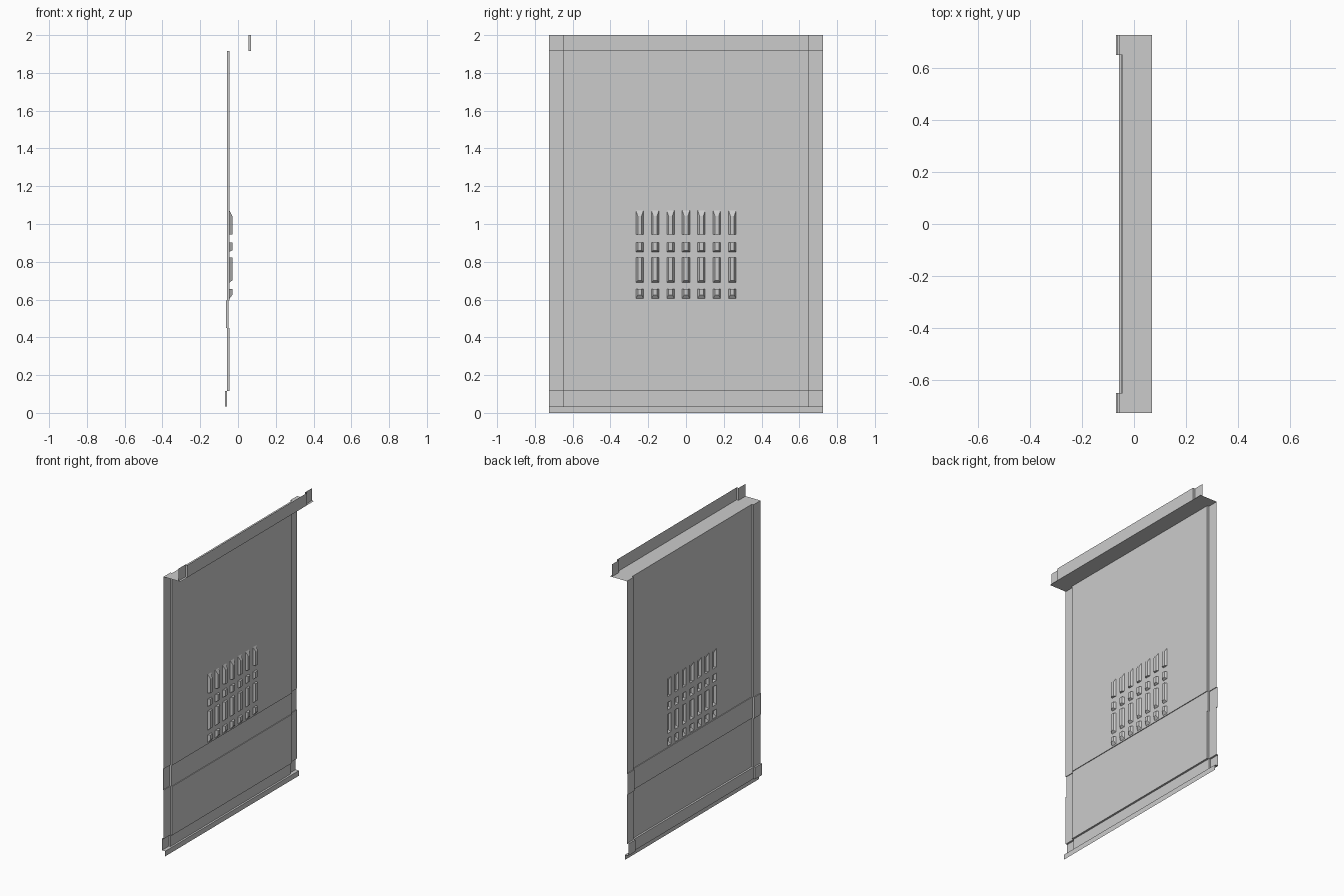
import bpy, bmesh

if "Cube" in bpy.data.objects:
    bpy.data.objects.remove(bpy.data.objects["Cube"])

Y_OUT, Y_IN = 0.725, 0.65
MID_X, LOUVER_X = -0.045, -0.03

# Pressed sheet outline from bottom to top: (side x, middle x, z)
PROFILE = [
    (-.045, -.045, 0), (-.045, -.045, .035),
    (-.07, -.058, .035), (-.07, -.058, .115),
    (-.058, MID_X, .115), (-.058, MID_X, .45),
    (-.063, -.05, .45), (-.063, -.05, .595),
    (-.058, MID_X, .595), (-.058, MID_X, 1.915),
    (.07, .07, 1.915), (.055, .07, 1.915), (.055, .07, 2.0),
]
FIELD = 8   # profile segment that carries the louvers

# Louver rows: (bottom z, top z, bottom slope, top slope)
ROWS = [(.605, .657, .02, 0), (.69, .822, .012, 0),
        (.853, .903, .008, 0), (.945, 1.072, 0, .03)]
COLS = [(i - 3) * .0817 for i in range(7)]
HALF = .02


def quad(bm, pts):
    clean = []
    for p in pts:
        if p not in clean:
            clean.append(p)
    if len(clean) > 2:
        bm.faces.new([bm.verts.new(p) for p in clean])


def finish(bm, name):
    bmesh.ops.remove_doubles(bm, verts=bm.verts, dist=1e-5)
    bmesh.ops.recalc_face_normals(bm, faces=bm.faces)
    me = bpy.data.meshes.new(name)
    bm.to_mesh(me)
    bm.free()
    ob = bpy.data.objects.new(name, me)
    bpy.context.collection.objects.link(ob)
    return ob


# Sheet: middle field, side bands and the small steps joining them
bm = bmesh.new()
for i in range(len(PROFILE) - 1):
    s0, m0, z0 = PROFILE[i]
    s1, m1, z1 = PROFILE[i + 1]
    if i != FIELD and (m0, z0) != (m1, z1):
        quad(bm, [(m0, -Y_IN, z0), (m0, Y_IN, z0), (m1, Y_IN, z1), (m1, -Y_IN, z1)])
    for sg in (-1, 1):
        a, b = sg * Y_IN, sg * Y_OUT
        quad(bm, [(s0, a, z0), (s0, b, z0), (s1, b, z1), (s1, a, z1)])
        if z0 != z1:
            quad(bm, [(s0, a, z0), (m0, a, z0), (m1, a, z1), (s1, a, z1)])

# Middle field with openings behind the louvers
ys = [-Y_IN] + [c + s * HALF for c in COLS for s in (-1, 1)] + [Y_IN]
zs = [.595] + [z for r in ROWS for z in r[:2]] + [1.915]
for i in range(len(ys) - 1):
    for j in range(len(zs) - 1):
        if i % 2 and j % 2:
            continue
        quad(bm, [(MID_X, ys[i], zs[j]), (MID_X, ys[i + 1], zs[j]),
                  (MID_X, ys[i + 1], zs[j + 1]), (MID_X, ys[i], zs[j + 1])])
finish(bm, "pressed_panel")

# Louvers: hollow raised pockets with sloped sides and one sloped end
bm = bmesh.new()
for c in COLS:
    for z0, z1, d0, d1 in ROWS:
        h = HALF * .5
        base = [(MID_X, c - HALF, z0), (MID_X, c + HALF, z0),
                (MID_X, c + HALF, z1), (MID_X, c - HALF, z1)]
        top = [(LOUVER_X, c - h, z0 + d0), (LOUVER_X, c + h, z0 + d0),
               (LOUVER_X, c + h, z1 - d1), (LOUVER_X, c - h, z1 - d1)]
        quad(bm, top)
        for k in range(4):
            n = (k + 1) % 4
            quad(bm, [base[k], base[n], top[n], top[k]])
finish(bm, "vent_louvers")
